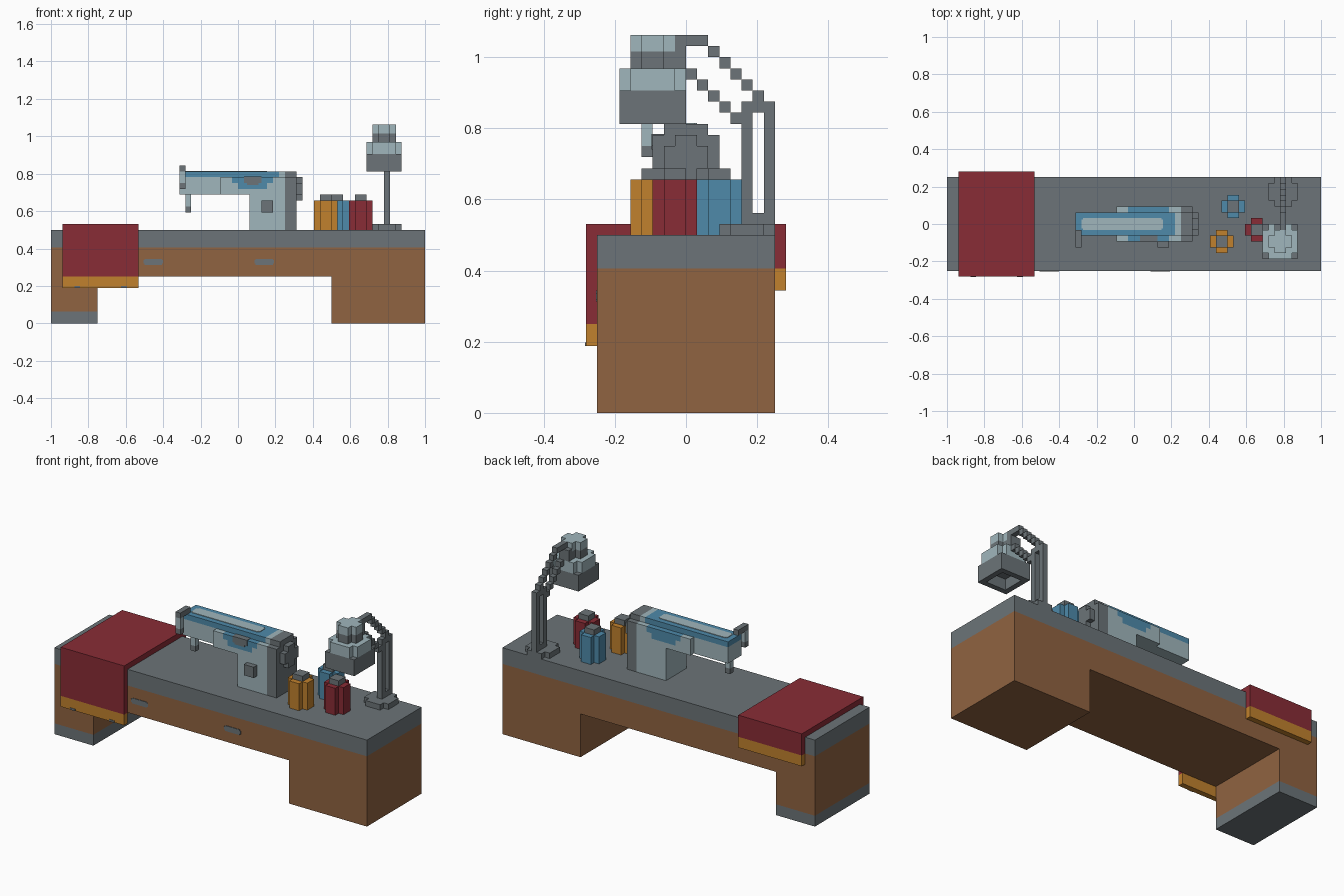
import bpy, bmesh

U = 1 / 32  # block size; all part coordinates are in blocks

if "Cube" in bpy.data.objects:
    bpy.data.objects.remove(bpy.data.objects["Cube"])


def material(name, rgb):
    lin = [((c / 255 + 0.055) / 1.055) ** 2.4 for c in rgb] + [1]
    m = bpy.data.materials.new(name)
    m.use_nodes = True
    m.diffuse_color = lin
    m.node_tree.nodes["Principled BSDF"].inputs["Base Color"].default_value = lin
    return m


MATS = {
    "gray": material("slate gray", (108, 116, 120)),
    "brown": material("wood brown", (144, 99, 65)),
    "red": material("cloth red", (137, 44, 54)),
    "yellow": material("trim yellow", (193, 129, 45)),
    "blue": material("paint blue", (78, 138, 170)),
    "light": material("pale metal", (160, 182, 188)),
}


def part(name, *boxes):
    """One object from boxes given as (colour, x0, x1, y0, y1, z0, z1)."""
    bm = bmesh.new()
    me = bpy.data.meshes.new(name)
    used = []
    for colour, x0, x1, y0, y1, z0, z1 in boxes:
        if colour not in used:
            used.append(colour)
            me.materials.append(MATS[colour])
        verts = bmesh.ops.create_cube(bm, size=1)["verts"]
        for v in verts:
            v.co = ((x1 if v.co.x > 0 else x0) * U,
                    (y1 if v.co.y > 0 else y0) * U,
                    (z1 if v.co.z > 0 else z0) * U)
        for f in {f for v in verts for f in v.link_faces}:
            f.material_index = used.index(colour)
    bm.to_mesh(me)
    bm.free()
    ob = bpy.data.objects.new(name, me)
    bpy.context.collection.objects.link(ob)
    return ob


def plus(colour, cx, cy, r, z0, z1):
    """Square column of half width r with one block cut from each corner."""
    return [(colour, cx - r, cx + r, cy - r + 1, cy + r - 1, z0, z1),
            (colour, cx - r + 1, cx + r - 1, cy - r, cy - r + 1, z0, z1),
            (colour, cx - r + 1, cx + r - 1, cy + r - 1, cy + r, z0, z1)]


# Table
part("table_top", ("gray", -32, 32, -8, 8, 13, 16))
part("table_body", ("brown", -32, 32, -8, 8, 8, 13))
part("right_cabinet", ("brown", 16, 32, -8, 8, 0, 8))
part("left_leg", ("brown", -32, -24, -8, 8, 2, 8), ("gray", -32, -24, -8, 8, 0, 2))
for side, x in (("left", 3), ("right", -16)):
    part(side + "_drawer_handle",
         ("gray", x - 0.2, x + 3.2, -8.1, -8, 10.2, 10.8),
         ("gray", x, x + 3, -8.1, -8, 10, 10.2),
         ("gray", x, x + 3, -8.1, -8, 10.8, 11))

# Draped cloth with a trim on both hanging ends
part("cloth",
     ("red", -30, -17, -9, 9, 16, 17),
     ("red", -30, -17, -9, -8, 8, 16), ("yellow", -30, -17, -9, -8, 6, 8),
     ("red", -30, -17, 8, 9, 13, 16), ("yellow", -30, -17, 8, 9, 11, 13))
for i, x in enumerate((-28, -20)):
    part("trim_notch_%d" % (i + 1), ("gray", x, x + 1, -9.1, -9, 6, 6.35))

# Sewing machine: column, arm and painted blocks
part("machine_column", ("light", 2, 8, -3, 3, 16, 22))
part("machine_end",
     ("gray", 8, 10, -3, 3, 16, 25), ("gray", 8, 10, -2, 2, 25, 26))
part("machine_arm",
     ("light", -10, -3, -2, 2, 22, 25),
     ("light", -3, 8, -3, 3, 22, 23),
     ("light", -3, 0, -3, 3, 23, 24), ("blue", 0, 5, -3, 3, 23, 24),
     ("light", 5, 8, -3, 3, 23, 24),
     ("light", -3, -1, -3, 3, 24, 25), ("blue", -1, 6, -3, 3, 24, 25),
     ("light", 6, 8, -3, 3, 24, 25),
     ("blue", -10, 7, -2, 2, 25, 26), ("light", 7, 8, -2, 2, 25, 26))
part("arm_top_stripe",
     ("light", -9, 5, -0.8, 0.8, 26, 26.1),
     ("light", -8.7, 4.7, -1, -0.8, 26, 26.1),
     ("light", -8.7, 4.7, 0.8, 1, 26, 26.1))
part("arm_badge",
     ("gray", 1, 4, -3.1, -3, 24, 25.1), ("gray", 1, 4, -3, -2, 25, 25.1),
     ("gray", 1.5, 3.5, -3.1, -3, 23.7, 24))
part("machine_button", ("gray", 4, 6, -4, -3, 19, 21))
part("hand_wheel",
     ("gray", 10, 11, -2, 2, 22, 24),
     ("gray", 10, 11, -1, 1, 21, 22), ("gray", 10, 11, -1, 1, 24, 25))
part("thread_lever",
     ("gray", -10, -9, -4, -1, 26, 27),
     ("light", -10, -9, -4, -3, 24, 26), ("gray", -10, -9, -4, -3, 23, 24))
part("needle", ("light", -9, -8, -1, 0, 20, 22), ("gray", -9, -8, -1, 0, 19, 20))

# Thread spools with caps
for colour, x, y in (("yellow", 15, -3), ("blue", 17, 3), ("red", 21, -1)):
    part(colour + "_spool", *plus(colour, x, y, 2, 16, 21),
         ("gray", x - 1, x + 1, y - 1, y + 1, 21, 22))

# Desk lamp: base, double post, stepped arms
part("lamp_base", *plus("gray", 25.5, 5.5, 2.5, 16, 17))
part("lamp_post",
     ("gray", 25, 26, 5, 6, 17, 28), ("gray", 25, 26, 7, 8, 17, 28),
     ("gray", 25, 26, 6, 7, 17, 18), ("gray", 25, 26, 6, 7, 27, 28))
part("lamp_upper_arm", ("gray", 25, 26, -1, 2, 33, 34),
     *[("gray", 25, 26, i, i + 1, 34 - i, 35 - i) for i in range(2, 7)])
part("lamp_lower_arm",
     *[("gray", 25, 26, i, i + 1, 30 - i, 31 - i) for i in range(5)])
part("lamp_bracket", ("gray", 24, 26, -1, 0, 31, 33))

# Lamp head: hollow lower shade, pale upper shade and cap
part("lamp_shade",
     ("gray", 22, 28, -6, 0, 28, 29),
     ("gray", 22, 28, -6, -5, 26, 28), ("gray", 22, 28, -1, 0, 26, 28),
     ("gray", 22, 23, -5, -1, 26, 28), ("gray", 27, 28, -5, -1, 26, 28))
part("lamp_hood", *plus("light", 25, -3, 3, 29, 31))
part("lamp_cap", *plus("gray", 25, -3, 2, 31, 32.5), *plus("light", 25, -3, 2, 32.5, 34))
